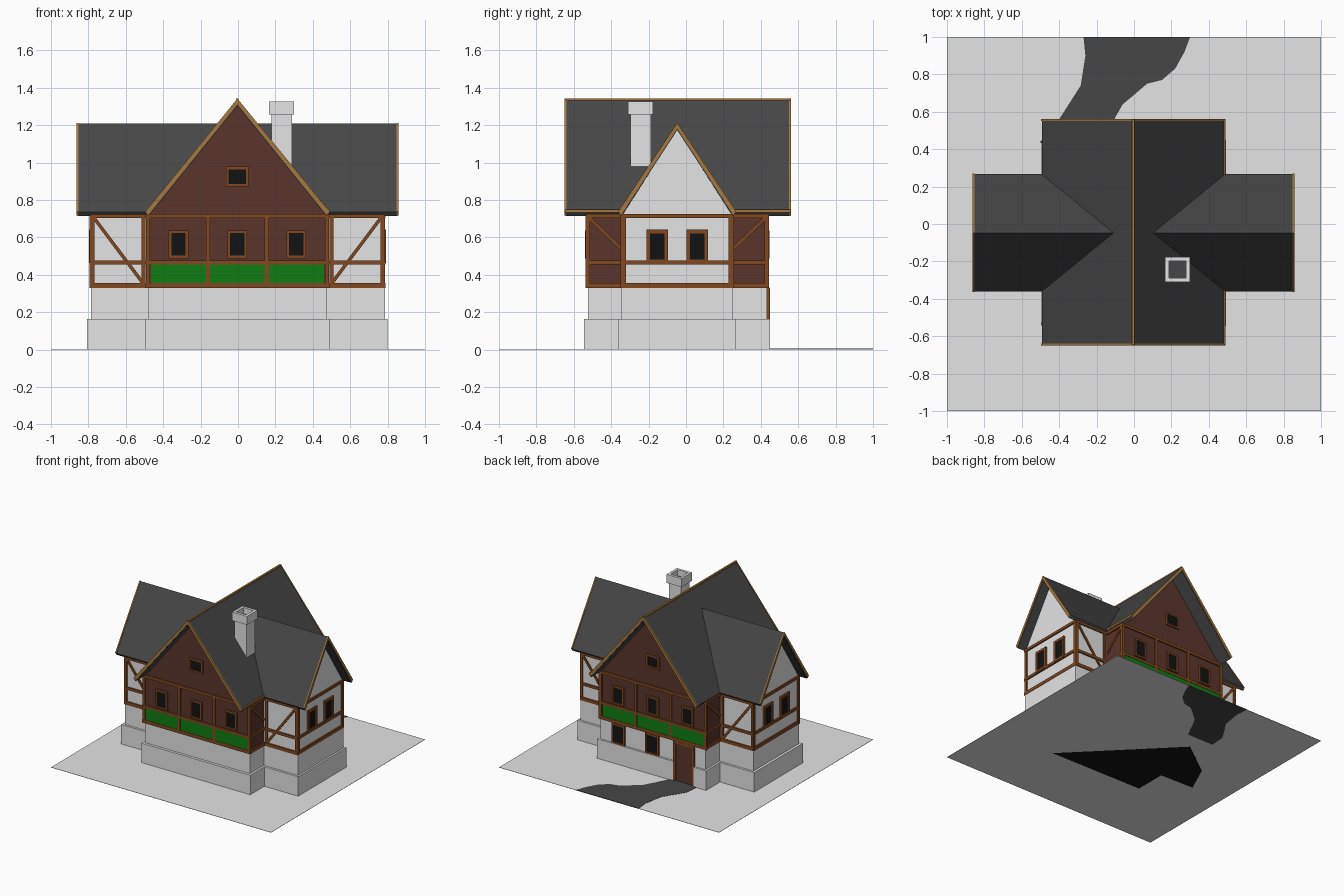
import bpy, bmesh, math
from mathutils import Matrix, Vector

if "Cube" in bpy.data.objects:
    bpy.data.objects.remove(bpy.data.objects["Cube"])

CY = -0.047          # centre of the house in y
parts = {}           # name -> (bmesh, material)


def material(name, rgb):
    m = bpy.data.materials.new(name)
    m.diffuse_color = (*rgb, 1)
    m.use_nodes = True
    m.node_tree.nodes["Principled BSDF"].inputs["Base Color"].default_value = m.diffuse_color
    return m


STONE = material("pale_grey", (0.78, 0.78, 0.78))
SLATE = material("dark_grey", (0.062, 0.062, 0.062))
PLANK = material("dark_brown", (0.10, 0.035, 0.025))
TIMBER = material("timber_brown", (0.22, 0.066, 0.015))
TRIM = material("tan_trim", (0.38, 0.19, 0.05))
GREEN = material("green", (0.005, 0.20, 0.006))
BLACK = material("black", (0.006, 0.006, 0.006))


def mesh_for(name, mat):
    return parts.setdefault(name, (bmesh.new(), mat))[0]


def facade(origin, u, n):
    """Local frame: u along the wall, d outwards, z up."""
    m = Matrix((u, n, (0, 0, 1))).transposed().to_4x4()
    m.translation = Vector(origin)
    return m


WORLD = Matrix.Identity(4)


def box(name, mat, f, u0, u1, d0, d1, z0, z1):
    m = f @ Matrix.Translation(((u0 + u1) / 2, (d0 + d1) / 2, (z0 + z1) / 2))
    m = m @ Matrix.Diagonal((u1 - u0, d1 - d0, z1 - z0, 1))
    bmesh.ops.create_cube(mesh_for(name, mat), size=1, matrix=m)


def beam(name, mat, f, p, q, width, d0, d1):
    """Slanted bar between two (u, z) points."""
    du, dz = q[0] - p[0], q[1] - p[1]
    m = f @ Matrix.Translation(((p[0] + q[0]) / 2, (d0 + d1) / 2, (p[1] + q[1]) / 2))
    m = m @ Matrix.Rotation(-math.atan2(dz, du), 4, 'Y')
    m = m @ Matrix.Diagonal((math.hypot(du, dz), d1 - d0, width, 1))
    bmesh.ops.create_cube(mesh_for(name, mat), size=1, matrix=m)


def prism(name, mat, f, pts, d0, d1):
    """Extrude a (u, z) profile along d."""
    bm = mesh_for(name, mat)
    a = [bm.verts.new(f @ Vector((u, d0, z))) for u, z in pts]
    b = [bm.verts.new(f @ Vector((u, d1, z))) for u, z in pts]
    bm.faces.new(a)
    bm.faces.new(b[::-1])
    for i in range(len(a)):
        j = (i + 1) % len(a)
        bm.faces.new((a[i], b[i], b[j], a[j]))


def slab(name, pts, z0, z1, mat):
    """Flat plate with an (x, y) outline."""
    flat = Matrix(((1, 0, 0, 0), (0, 0, 1, 0), (0, 1, 0, 0), (0, 0, 0, 1)))
    prism(name, mat, flat, pts, z0, z1)


def window(f, u, z0, z1, w, t=0.014):
    h = w / 2
    box("window_panes", BLACK, f, u - h + t / 2, u + h - t / 2, 0, 0.006, z0 + t / 2, z1 - t / 2)
    for s in (-1, 1):
        c = u + s * (h - t / 2)
        box("window_frames", TIMBER, f, c - t / 2, c + t / 2, 0, 0.014, z0, z1)
    for z in (z0, z1 - t):
        box("window_frames", TIMBER, f, u - h, u + h, 0, 0.014, z, z + t)


def framing(f, u0, u1, posts, w=0.022, d=0.011):
    """Three rails and a set of posts."""
    for z0, z1 in ((0.33, 0.357), (0.455, 0.477), (0.704, 0.726)):
        box("timber_frame", TIMBER, f, u0, u1, 0, d, z0, z1)
    for p in posts:
        box("timber_frame", TIMBER, f, p - w / 2, p + w / 2, 0, d - 0.001, 0.33, 0.72)


def chevron(half, apex, eave, t):
    return [(-half, eave), (0, apex), (half, eave),
            (half - 0.015, eave - 0.02), (0, apex - t), (-half + 0.015, eave - 0.02)]


# ground plate, path, dark underside patch
box("ground_plate", STONE, WORLD, -1, 1, -1, 1, 0.001, 0.003)
slab("path", [(-.27, 1), (-.26, .9), (-.285, .74), (-.33, .67), (-.40, .56), (-.41, .43),
              (-.17, .43), (-.1, .57), (-.06, .64), (0, .69), (.07, .75), (.15, .77),
              (.22, .83), (.27, .92), (.30, 1)], 0.0005, 0.005, SLATE)
slab("underside_patch", [(.43, -.44), (-.41, -.43), (-.41, -.17), (-.71, -.16),
                         (-.6, .08), (-.3, .3)], 0, 0.0004, BLACK)

# stone plinth, with a gap for the door at the back
box("plinth", STONE, WORLD, -0.497, 0.493, -0.545, 0.425, 0.002, 0.163)
box("plinth", STONE, WORLD, -0.497, -0.385, 0.42, 0.45, 0.002, 0.163)
box("plinth", STONE, WORLD, -0.195, 0.493, 0.42, 0.45, 0.002, 0.163)
box("plinth", STONE, WORLD, -0.808, 0.80, CY - 0.315, CY + 0.315, 0.002, 0.163)
box("lower_wall", STONE, WORLD, -0.48, 0.475, -0.523, 0.434, 0.163, 0.332)
box("lower_wall", STONE, WORLD, -0.787, 0.785, CY - 0.297, CY + 0.297, 0.163, 0.332)

# upper walls with gables
along_y = facade((-0.003, CY, 0), (1, 0, 0), (0, 1, 0))
along_x = facade((-0.003, CY, 0), (0, 1, 0), (1, 0, 0))
prism("main_walls", PLANK, along_y,
      [(-.478, .33), (.478, .33), (.478, .72), (0, 1.305), (-.478, .72)], -0.48, 0.48)
prism("wing_walls", STONE, along_x,
      [(-.293, .33), (.293, .33), (.293, .72), (0, 1.175), (-.293, .72)], -0.78, 0.78)

# roofs with gable trim
for name, f, half, apex, d0, d1 in (("main_roof", along_y, 0.49, 1.338, -0.598, 0.605),
                                    ("wing_roof", along_x, 0.313, 1.208, -0.856, 0.856)):
    prism(name, SLATE, f, chevron(half, apex, 0.735, 0.035), d0, d1)
    for a, b in ((d0 - 0.004, d0 + 0.006), (d1 - 0.006, d1 + 0.004)):
        prism("gable_trim", TRIM, f, chevron(half + 0.003, apex + 0.004, 0.738, 0.03), a, b)
box("ridge_trim", TRIM, WORLD, -0.012, 0.003, -0.645, 0.558, 1.33, 1.342)
for y0, y1 in ((-0.645, -0.355), (0.262, 0.558)):
    box("eave_trim", TRIM, WORLD, 0.48, 0.49, y0, y1, 0.732, 0.748)

# front and back facades
for s in (-1, 1):
    f = facade((-0.006, CY + s * 0.48, 0), (-s, 0, 0), (0, s, 0))
    framing(f, -0.488, 0.494, (-0.475, -0.155, 0.16, 0.481))
    for u in (-0.312, 0.002, 0.318):
        window(f, u, 0.488, 0.638, 0.105)
        box("green_panels", GREEN, f, u - 0.146, u + 0.148, 0, 0.008, 0.357, 0.455)
    window(f, 0.002, 0.872, 0.978, 0.122)

# wing ends
for s in (-1, 1):
    f = facade((-0.003 + s * 0.78, CY, 0), (0, s, 0), (s, 0, 0))
    framing(f, -0.298, 0.298, (-0.286, 0.286))
    for u in (-0.107, 0.107):
        window(f, u, 0.462, 0.642, 0.116, 0.02)

# braced bays on the wing flanks and on the main block flanks
for sx in (-1, 1):
    for sy in (-1, 1):
        f = facade((-0.003, CY + sy * 0.293, 0), (sx, 0, 0), (0, sy, 0))
        framing(f, 0.478, 0.788, (0.776, 0.503))
        beam("braces", TIMBER, f, (0.77, 0.708), (0.51, 0.362), 0.018, 0, 0.009)
        f = facade((-0.003 + sx * 0.478, CY, 0), (0, sy, 0), (sx, 0, 0))
        framing(f, 0.293, 0.489, (0.478,))
        beam("braces", TIMBER, f, (0.472, 0.705), (0.30, 0.54), 0.018, 0, 0.009)

# ground floor windows and door at the back
back = facade((0, 0.434, 0), (1, 0, 0), (0, 1, 0))
for u in (0.305, -0.002):
    window(back, u, 0.163, 0.33, 0.12)
box("door", PLANK, back, -0.37, -0.21, -0.02, 0.004, 0.004, 0.315)
for u in (-0.385, -0.215):
    box("door_frame", TIMBER, back, u, u + 0.02, -0.02, 0.011, 0.004, 0.33)
box("door_frame", TIMBER, back, -0.385, -0.195, -0.02, 0.0115, 0.312, 0.331)

# chimney with a hollow cap
box("chimney_shaft", STONE, WORLD, 0.178, 0.288, -0.298, -0.188, 0.9, 1.26)
box("chimney_cap", STONE, WORLD, 0.165, 0.30, -0.311, -0.176, 1.257, 1.327)
cap = parts["chimney_cap"][0]
cap.normal_update()
top = max(cap.faces, key=lambda g: g.calc_center_median().z)
bmesh.ops.inset_region(cap, faces=[top], thickness=0.03)
hole = bmesh.ops.extrude_discrete_faces(cap, faces=[top])["faces"][0]
bmesh.ops.translate(cap, verts=hole.verts, vec=(0, 0, -0.05))
hole.material_index = 1

# turn every collected part into an object
for name, (bm, mat) in parts.items():
    bmesh.ops.recalc_face_normals(bm, faces=bm.faces)
    me = bpy.data.meshes.new(name)
    bm.to_mesh(me)
    bm.free()
    me.materials.append(mat)
    if name == "chimney_cap":
        me.materials.append(SLATE)
    bpy.context.collection.objects.link(bpy.data.objects.new(name, me))
